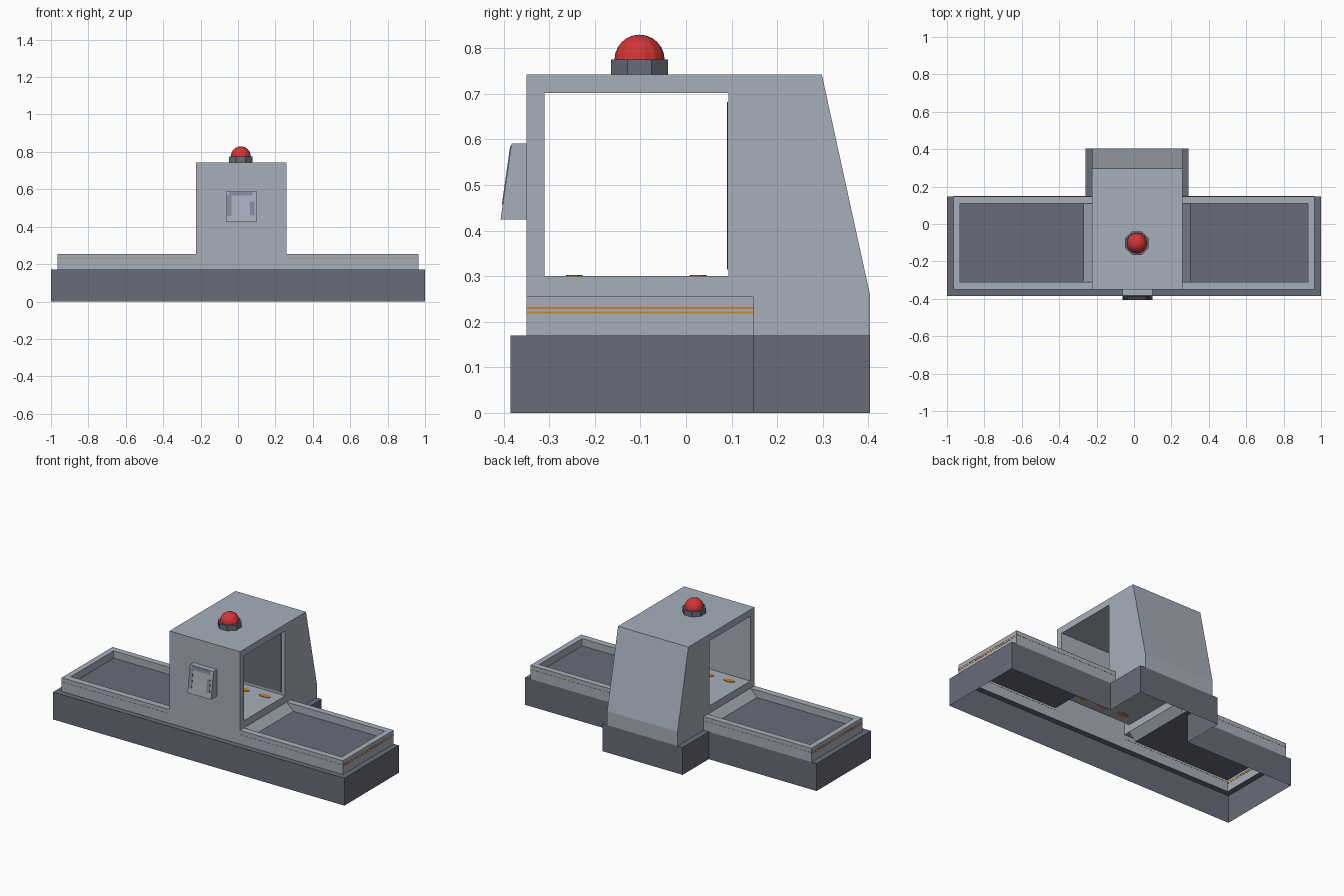
import bpy, bmesh, math
from mathutils import Matrix

if "Cube" in bpy.data.objects:
    bpy.data.objects.remove(bpy.data.objects["Cube"])


def material(name, col):
    m = bpy.data.materials.new(name)
    m.diffuse_color = (*col, 1)
    m.use_nodes = True
    m.node_tree.nodes["Principled BSDF"].inputs["Base Color"].default_value = m.diffuse_color
    return m


LIGHT = material("light_grey", (0.39, 0.43, 0.50))
DARK = material("dark_grey", (0.14, 0.15, 0.19))
MID = material("mid_grey", (0.22, 0.25, 0.33))
RED = material("red", (0.65, 0.035, 0.04))
ORANGE = material("orange", (0.58, 0.23, 0.02))


def finish(name, bm, mat):
    bmesh.ops.remove_doubles(bm, verts=bm.verts, dist=1e-5)
    bmesh.ops.recalc_face_normals(bm, faces=bm.faces)
    me = bpy.data.meshes.new(name)
    bm.to_mesh(me)
    bm.free()
    me.materials.append(mat)
    ob = bpy.data.objects.new(name, me)
    bpy.context.collection.objects.link(ob)
    return ob


def face(bm, pts):
    bm.faces.new([bm.verts.new(p) for p in pts])


def face_x(bm, x, yz):
    face(bm, [(x, y, z) for y, z in yz])


def face_y(bm, y, xz):
    face(bm, [(x, y, z) for x, z in xz])


def face_z(bm, z, xy):
    face(bm, [(x, y, z) for x, y in xy])


def rect(a0, a1, b0, b1):
    return [(a0, b0), (a1, b0), (a1, b1), (a0, b1)]


def prism_x(bm, x0, x1, yz):
    """Closed solid: yz outline swept along x."""
    face_x(bm, x0, yz)
    face_x(bm, x1, yz)
    for (ya, za), (yb, zb) in zip(yz, yz[1:] + yz[:1]):
        face(bm, [(x0, ya, za), (x1, ya, za), (x1, yb, zb), (x0, yb, zb)])


# Key dimensions
XA, XB = -0.225, 0.258               # tower sides
EA, EB = -0.26, 0.292                # rear base extension sides
YF, YT, YB = -0.35, 0.148, 0.404     # tray front, tray back, tower back
IF, IB = -0.31, 0.11                 # tray inner edges
OF, OB = -0.31, 0.093                # tunnel walls
ZB, ZR, ZF, ZT = 0.17, 0.255, 0.21, 0.743
T0, T1 = 0.30, 0.702                 # tunnel floor and ceiling

# Base skirt, open underneath, with a ledge on top
bm = bmesh.new()
outline = [(-1, -0.385), (1, -0.385), (1, YT), (EB, YT), (EB, YB),
           (EA, YB), (EA, YT), (-1, YT)]
for (xa, ya), (xb, yb) in zip(outline, outline[1:] + outline[:1]):
    face(bm, [(xa, ya, 0), (xb, yb, 0), (xb, yb, ZB), (xa, ya, ZB)])
face_z(bm, ZB, rect(-1, 1, -0.385, YF))
for s in (-1, 1):
    face_z(bm, ZB, rect(s, s * 0.965, YF, YT))
face_z(bm, ZB, rect(EA, XA, YT, YB))
face_z(bm, ZB, rect(XB, EB, YT, YB))
finish("base_skirt", bm, DARK)

# Trays on both sides: outer walls, rim, inner walls and ramp to the tower
bm = bmesh.new()
for s, xt in ((-1, XA), (1, XB)):
    xo, xi, xr = s * 0.965, s * 0.93, xt + s * 0.045
    face_x(bm, xo, rect(YF, YT, ZB, ZR))
    for yo, yi in ((YF, IF), (YT, IB)):
        face_y(bm, yo, rect(xt, xo, ZB, ZR))
        face_z(bm, ZR, rect(xt, xo, yo, yi))
        face_y(bm, yi, [(xt, ZR), (xi, ZR), (xi, ZF), (xr, ZF)])
    face_z(bm, ZR, rect(xi, xo, IF, IB))
    face_x(bm, xi, rect(IF, IB, ZF, ZR))
    face(bm, [(xt, IF, ZR), (xr, IF, ZF), (xr, IB, ZF), (xt, IB, ZR)])
finish("side_trays", bm, LIGHT)

# Conveyor beds
for s, xt, n in ((-1, XA, "left"), (1, XB, "right")):
    bm = bmesh.new()
    face_z(bm, ZF, rect(xt + s * 0.045, s * 0.93, IF, IB))
    finish(n + "_conveyor_bed", bm, DARK)

# Tower shell with a tunnel through it
bm = bmesh.new()
for x in (XA, XB):
    face_x(bm, x, rect(YF, OF, ZR, ZT))
    face_x(bm, x, rect(OF, OB, ZR, T0))
    face_x(bm, x, rect(OF, OB, T1, ZT))
    face_x(bm, x, [(OB, ZR), (YT, ZR), (YT, ZB), (YB, ZB), (YB, 0.258),
                   (0.298, ZT), (OB, ZT)])
face_y(bm, YF, rect(XA, XB, ZB, ZT))
face_z(bm, ZT, rect(XA, XB, YF, 0.298))
face(bm, [(XA, 0.298, ZT), (XB, 0.298, ZT), (XB, YB, 0.258), (XA, YB, 0.258)])
face_y(bm, YB, rect(XA, XB, ZB, 0.258))
for z in (T0, T1):
    face_z(bm, z, rect(XA, XB, OF, OB))
for y in (OF, OB):
    face_y(bm, y, rect(XA, XB, T0, T1))
finish("scanner_tower", bm, LIGHT)

# Dark panel on the rear tunnel wall
bm = bmesh.new()
prism_x(bm, XA + 0.025, XB - 0.025,
        rect(OB - 0.003, OB - 0.0005, T0 + 0.015, T1 - 0.02))
finish("tunnel_panel", bm, DARK)

# Orange floor lamps: two rows of three rounded plates, visible from below too
bm = bmesh.new()
for y in (-0.245, 0.027):
    for x in (-0.125, 0.02, 0.165):
        bmesh.ops.create_cone(
            bm, cap_ends=True, segments=10, radius1=1, radius2=1, depth=0.006,
            matrix=Matrix.Translation((x, y, T0)) @ Matrix.Diagonal((0.038, 0.018, 1, 1)))
finish("floor_lamps", bm, ORANGE)

# Thin orange trim lines around the trays
bm = bmesh.new()
for s, xt in ((-1, XA), (1, XB)):
    for z in (0.218, 0.228):
        a, b = sorted((s * 0.964, s * 0.966))
        prism_x(bm, a, b, rect(YF, YT, z, z + 0.004))
    a, b = sorted((xt, s * 0.965))
    for y in (YF, YT):
        prism_x(bm, a, b, rect(y - 0.001, y + 0.001, 0.228, 0.2295))
finish("trim_lines", bm, ORANGE)

# Control box on the front, with a slanted face
bm = bmesh.new()
prism_x(bm, -0.062, 0.10, [(YF, 0.424), (-0.407, 0.424), (-0.383, 0.591), (YF, 0.591)])
finish("control_box", bm, LIGHT)


def slant(z):
    return -0.407 + 0.024 * (z - 0.424) / 0.167


# Arch-shaped marking on the control box
bm = bmesh.new()
for x0, x1, z0, z1 in ((-0.06, -0.036, 0.457, 0.57), (0.064, 0.087, 0.46, 0.535),
                       (-0.048, 0.078, 0.566, 0.586)):
    prism_x(bm, x0, x1, [(slant(z0), z0), (slant(z0) - 0.002, z0),
                         (slant(z1) - 0.002, z1), (slant(z1), z1)])
finish("control_marking", bm, MID)

# Warning beacon: octagonal collar and red dome
bm = bmesh.new()
bmesh.ops.create_cone(bm, cap_ends=True, segments=8, radius1=0.068, radius2=0.068,
                      depth=0.032, matrix=Matrix.Translation((0.015, -0.102, 0.759))
                      @ Matrix.Rotation(math.pi / 8, 4, 'Z'))
finish("beacon_collar", bm, DARK)
bm = bmesh.new()
bmesh.ops.create_uvsphere(bm, u_segments=14, v_segments=12, radius=0.055,
                          matrix=Matrix.Translation((0.015, -0.102, 0.775)))
bmesh.ops.delete(bm, geom=[v for v in bm.verts if v.co.z < 0.774], context='VERTS')
finish("beacon_dome", bm, RED)
